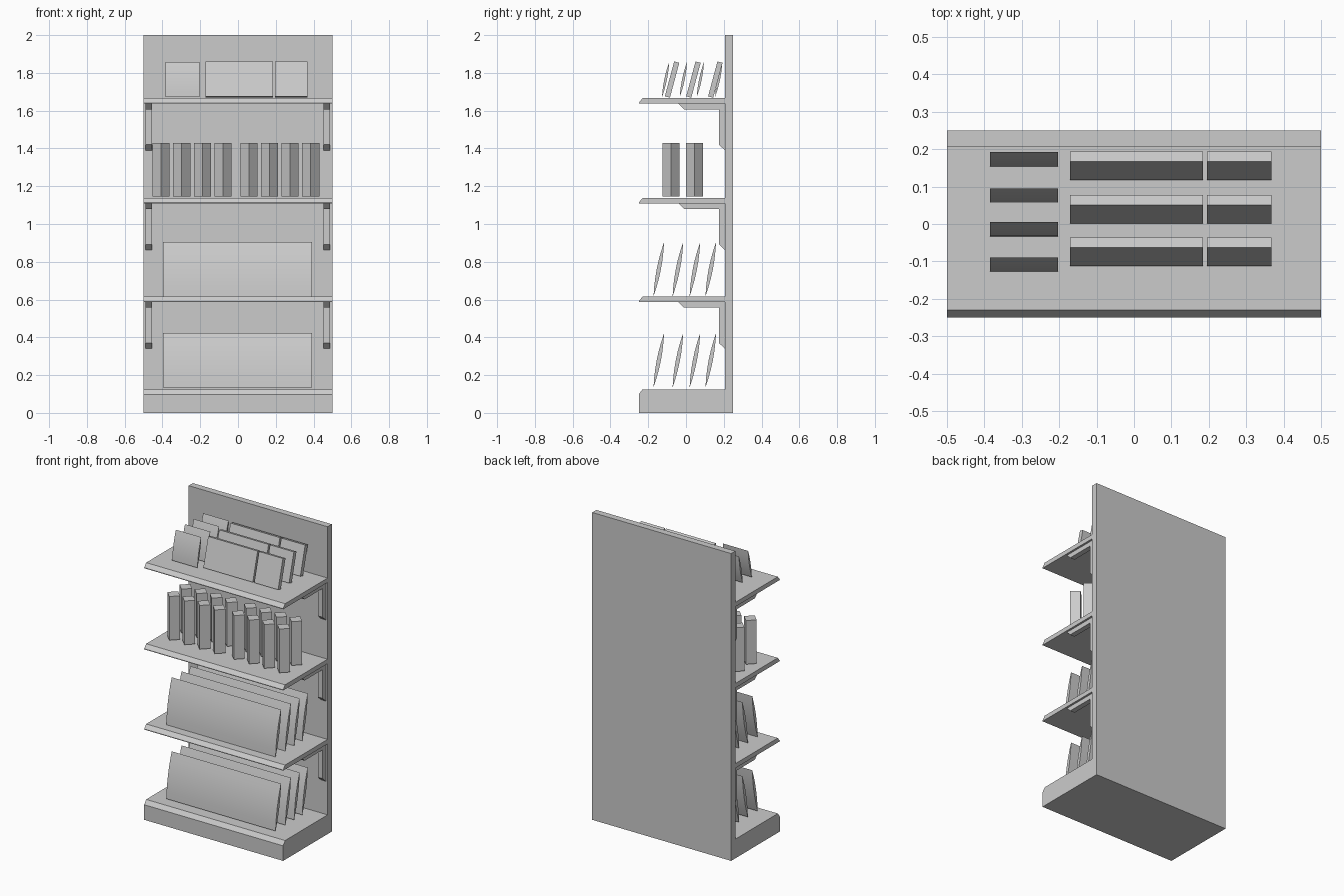
import bpy, bmesh, math
from math import sin, cos, radians

cube = bpy.data.objects.get("Cube")
if cube:
    bpy.data.objects.remove(cube, do_unlink=True)

grey = bpy.data.materials.new("plain grey")
grey.use_nodes = True
grey.diffuse_color = (0.6, 0.6, 0.6, 1)
grey.node_tree.nodes["Principled BSDF"].inputs["Base Color"].default_value = (0.6, 0.6, 0.6, 1)


def prism(name, profile, x0, x1, smooth=False):
    """Extrude a (y, z) profile along x."""
    bm = bmesh.new()
    face = bm.faces.new([bm.verts.new((x0, y, z)) for y, z in profile])
    ext = bmesh.ops.extrude_face_region(bm, geom=[face])
    moved = [v for v in ext["geom"] if isinstance(v, bmesh.types.BMVert)]
    bmesh.ops.translate(bm, verts=moved, vec=(x1 - x0, 0, 0))
    bmesh.ops.recalc_face_normals(bm, faces=bm.faces)
    mesh = bpy.data.meshes.new(name)
    bm.to_mesh(mesh)
    bm.free()
    mesh.materials.append(grey)
    obj = bpy.data.objects.new(name, mesh)
    bpy.context.collection.objects.link(obj)
    if smooth:
        bpy.ops.object.select_all(action="DESELECT")
        obj.select_set(True)
        bpy.context.view_layer.objects.active = obj
        bpy.ops.object.shade_smooth_by_angle(angle=radians(30))
    return obj


def lens(y, z, dy, dz, thick, steps=6):
    """Leaning pillow outline, pointed at the bottom and top."""
    length = math.hypot(dy, dz)
    ny, nz = -dz / length, dy / length
    points = []
    for i in range(2 * steps):
        t = i / steps if i <= steps else 2 - i / steps
        side = 1 if i <= steps else -1
        b = side * thick * 2 * t * (1 - t)
        points.append((y + dy * t + ny * b, z + dz * t + nz * b))
    return points


# Back panel and base
prism("back_panel", [(0.207, 0), (0.25, 0), (0.25, 2), (0.207, 2)], -0.5, 0.5)
prism("base", [(-0.25, 0), (0.207, 0), (0.207, 0.125), (-0.23, 0.125), (-0.25, 0.098)], -0.5, 0.5)

# Shelves, each on a pair of angled brackets
for z in (0.587, 1.109, 1.637):
    prism("shelf", [(-0.25, z), (0.207, z), (0.207, z + 0.029),
                    (-0.23, z + 0.029), (-0.25, z + 0.004)], -0.5, 0.5)
    elbow = [(-0.04, z), (-0.01, z - 0.03), (0.174, z - 0.03), (0.174, z - 0.217),
             (0.207, z - 0.247), (0.207, z)]
    for x in (-0.472, 0.47):
        prism("shelf_bracket", elbow, x - 0.017, x + 0.017)

# Wide packets on the base and the lowest shelf
for z in (0.135, 0.617):
    for y in (-0.172, -0.071, 0.019, 0.103):
        prism("wide_packet", lens(y, z, 0.056, 0.287, 0.022), -0.396, 0.391, True)

# Square cartons turned on their corners
for y in (-0.08, 0.045):
    for start in (-0.407, 0.058):
        for i in range(4):
            x = start + i * 0.109
            box = prism("carton", [(-0.032, 1.145), (0.032, 1.145), (0.032, 1.43), (-0.032, 1.43)],
                        -0.032, 0.032)
            box.location = (x, y, 0)
            box.rotation_euler.z = radians(45)

# Small packets on the top shelf
for y in (-0.127, -0.033, 0.057, 0.154):
    prism("small_packet", lens(y, 1.672, 0.038, 0.185, 0.014), -0.385, -0.203, True)

# Leaning flat boxes on the top shelf
a = radians(15)
for y in (-0.112, 0.001, 0.117):
    z = 1.676
    up = (0.191 * sin(a), 0.191 * cos(a))
    across = (0.028 * cos(a), -0.028 * sin(a))
    outline = [(y, z), (y + across[0], z + across[1]),
               (y + across[0] + up[0], z + across[1] + up[1]), (y + up[0], z + up[1])]
    prism("long_flat_box", outline, -0.171, 0.185)
    prism("short_flat_box", outline, 0.195, 0.367)
